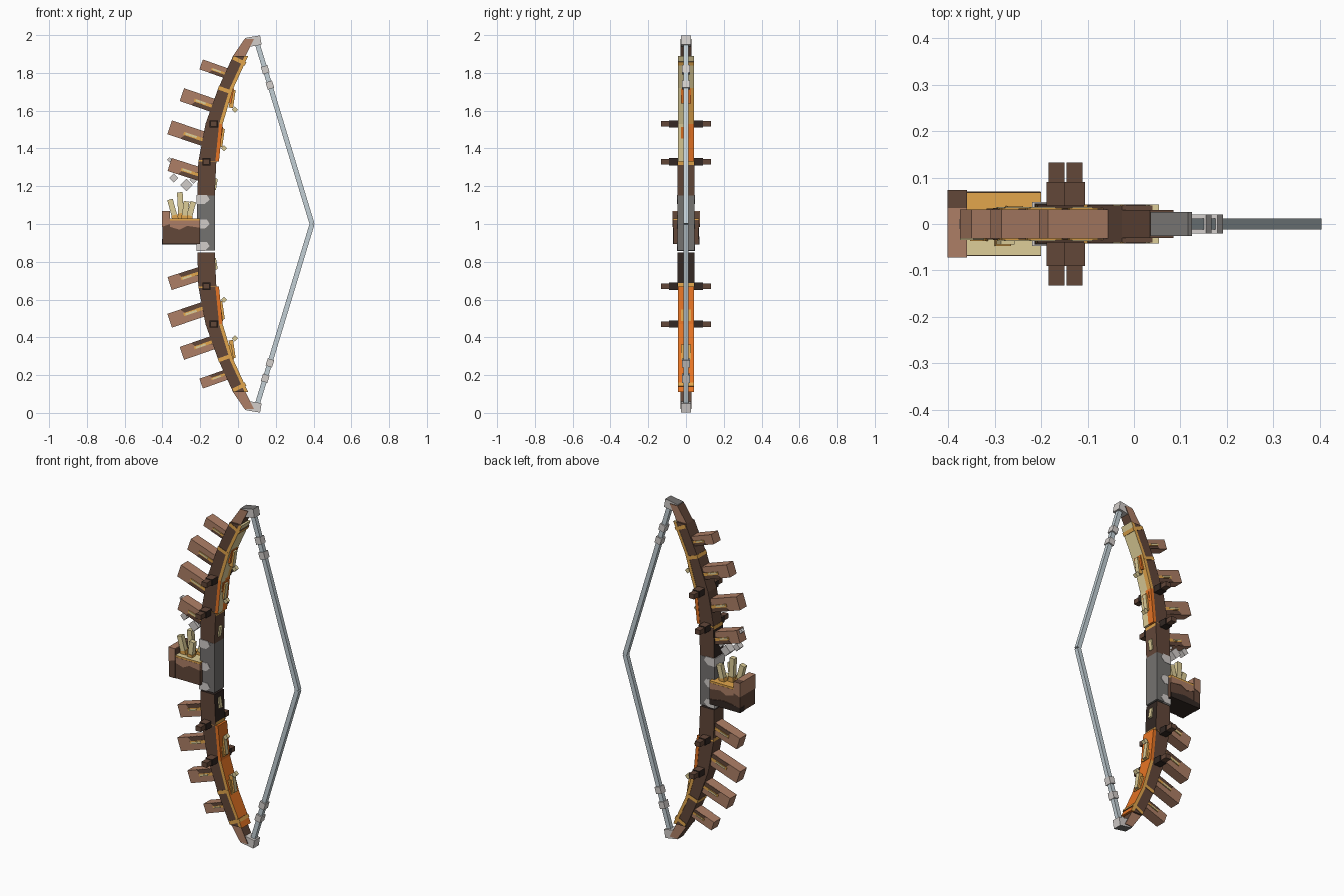
import bpy, bmesh, math
from mathutils import Vector

cube = bpy.data.objects.get("Cube")
if cube:
    bpy.data.objects.remove(cube)


def srgb(r, g, b):
    return tuple(((c / 255 + 0.055) / 1.055) ** 2.4 for c in (r, g, b)) + (1.0,)


COLOURS = {
    "dark_brown": (98, 71, 57), "light_brown": (174, 127, 102), "near_black": (50, 39, 35),
    "tan": (222, 206, 152), "gold": (226, 166, 76), "orange": (230, 116, 36),
    "dark_grey": (116, 114, 112), "light_grey": (210, 205, 202), "string_grey": (194, 207, 213),
}
MATS = {}
for mat_name, rgb in COLOURS.items():
    m = bpy.data.materials.new(mat_name)
    m.use_nodes = True
    m.diffuse_color = srgb(*rgb)
    bsdf = m.node_tree.nodes["Principled BSDF"]
    bsdf.inputs["Base Color"].default_value = srgb(*rgb)
    bsdf.inputs["Roughness"].default_value = 0.9
    MATS[mat_name] = m


def prism(name, pts, y0, y1, mat, rule=None, second=None):
    """Extrude an (x, z) outline from y0 to y1; faces passing the rule get the second colour."""
    bm = bmesh.new()
    a = [bm.verts.new((x, y0, z)) for x, z in pts]
    b = [bm.verts.new((x, y1, z)) for x, z in pts]
    bm.faces.new(a)
    bm.faces.new(b)
    n = len(pts)
    for i in range(n):
        j = (i + 1) % n
        bm.faces.new((a[i], a[j], b[j], b[i]))
    bmesh.ops.recalc_face_normals(bm, faces=bm.faces[:])
    bm.normal_update()
    if rule:
        for f in bm.faces:
            f.material_index = int(rule(f.normal))
    me = bpy.data.meshes.new(name)
    bm.to_mesh(me)
    bm.free()
    me.materials.append(MATS[mat])
    if second:
        me.materials.append(MATS[second])
    ob = bpy.data.objects.new(name, me)
    bpy.context.collection.objects.link(ob)


def bar(name, p, q, thick, half, mat, y=0.0, taper=1.0, **kw):
    """Box running from p to q in the xz plane."""
    p, q = Vector(p), Vector(q)
    d = (q - p).normalized()
    n = Vector((-d.y, d.x)) * thick / 2
    prism(name, [p + n, q + n * taper, q - n * taper, p - n], y - half, y + half, mat, **kw)


def block(name, x0, x1, z0, z1, half, mat, y=0.0, **kw):
    prism(name, [(x0, z0), (x1, z0), (x1, z1), (x0, z1)], y - half, y + half, mat, **kw)


def diamond(name, x, z, r, mat, half):
    prism(name, [(x - r, z), (x, z - r), (x + r, z), (x, z + r)], -half, half, mat)


def sideways(n):
    return abs(n.y) > 0.9


def underside(n):
    return n.z < -0.9


# limb stations: height from grip centre, outer x, inner x
STATIONS = [(0.15, -0.215, -0.123), (0.33, -0.21, -0.115), (0.53, -0.172, -0.095),
            (0.72, -0.104, -0.038), (0.89, -0.026, 0.04), (0.98, 0.035, 0.085)]
# spikes: outer end, inner end, thickness
SPIKES = [((-0.195, 0.845), (-0.04, 0.79), 0.055), ((-0.297, 0.685), (-0.11, 0.62), 0.072),
          ((-0.362, 0.512), (-0.15, 0.44), 0.077), ((-0.362, 0.315), (-0.19, 0.26), 0.072)]

for side, s in (("upper", 1), ("lower", -1)):
    def at(x, h):
        return (x, 1 + s * h)

    def along(p, q, t, off=0.0):
        p, q = Vector(p), Vector(q)
        d = (q - p).normalized()
        v = p.lerp(q, t) + Vector((-d.y, d.x)) * off
        return at(v.x, v.y)

    # limb segments, with belly plates on the middle three
    for i in range(5):
        (h0, o0, n0), (h1, o1, n1) = STATIONS[i], STATIONS[i + 1]
        outline = [at(o0, h0), at(n0, h0), at(n1, h1), at(o1, h1)]
        name = f"{side}_limb_{i + 1}"
        if i == 4:
            prism(name, outline, -0.03, 0.03, "dark_brown", rule=sideways, second="light_brown")
        elif i == 0:
            prism(name, outline, -0.044, 0.044, "dark_brown",
                  rule=lambda n: abs(n.z) > 0.8 or n.x * -s > 0.8, second="near_black")
        else:
            prism(name, outline, -0.04, 0.04, "dark_brown")
        if 0 < i < 4:
            pts = [at(n0 - 0.005, h0), at(n0 + 0.014, h0), at(n1 + 0.014, h1), at(n1 - 0.005, h1)]
            edge = "gold" if i > 1 else "orange"
            strip = "orange" if s < 0 else ("orange", "gold", "tan")[i - 1]
            split = 0.0 if i == 1 else 0.014
            for part, y0, y1, face in (("front", -0.042, split, "tan" if s > 0 else "orange"),
                                       ("back", split, 0.042, strip)):
                prism(f"{side}_belly_plate_{part}_{i}", pts, y0, y1, face,
                      rule=sideways, second=edge)

    # thin gold bindings, flush with the limb and behind the belly plates
    for i, drop in ((1, 0.004), (3, 0.01), (4, 0.026)):
        h, o, n = STATIONS[i]
        slope = 0.004 * i
        bar(f"{side}_binding_{i}", at(o, h - drop + slope), at(n, h - drop - slope),
            0.02, 0.0425, "gold", rule=lambda n: abs(n.z) > 0.8, second="dark_brown")

    # cross pegs through the limb
    for i, x in ((1, -0.167), (2, -0.128)):
        z = 1 + s * STATIONS[i][0]
        block(f"{side}_cross_peg_{i}", x - 0.017, x + 0.017, z - 0.014, z + 0.014,
              0.132, "dark_brown")
        block(f"{side}_cross_sleeve_{i}", x - 0.022, x + 0.022, z - 0.019, z + 0.019,
              0.09, "near_black", rule=lambda n: n.z > 0.5, second="dark_brown")

    # back spikes with dark roots and two-tone streaks
    for i, (p, q, t) in enumerate(SPIKES):
        bar(f"{side}_spike_{i + 1}", at(*p), at(*q), t, 0.031, "light_brown")
        prism(f"{side}_spike_shade_{i + 1}",
              [along(p, q, 0.32, -t * 0.49), along(p, q, 0.98, -t * 0.49),
               along(p, q, 0.98, t * 0.3), along(p, q, 0.8, t * 0.05),
               along(p, q, 0.42, -t * 0.1)], -0.033, 0.033, "dark_brown")
        bar(f"{side}_spike_streak_{i + 1}", along(p, q, 0.36, -t * 0.08),
            along(p, q, 0.9, -t * 0.08), t * 0.22, 0.035, "gold")
        bar(f"{side}_spike_streak_core_{i + 1}", along(p, q, 0.4, -t * 0.05),
            along(p, q, 0.68, -t * 0.05), t * 0.14, 0.037, "tan")

    # small pegs and studs on the belly
    for i, (x, h) in enumerate(((-0.026, 0.66), (-0.083, 0.455))):
        bar(f"{side}_belly_peg_{i + 1}", at(x - 0.012, h - 0.045), at(x + 0.004, h + 0.05),
            0.024, 0.013, "tan", taper=0.8, rule=sideways, second="gold")
        bar(f"{side}_belly_peg_root_{i + 1}", at(x - 0.022, h - 0.02), at(x - 0.008, h + 0.06),
            0.026, 0.026, "orange" if s > 0 else "gold")
        diamond(f"{side}_belly_stud_{i + 1}", x + 0.009, 1 + s * (h - 0.055), 0.016, "tan", 0.011)
    bar(f"{side}_grip_peg", at(-0.124, 0.18), at(-0.114, 0.24), 0.014, 0.012, "tan")

    # metal tip, string half and string beads
    bar(f"{side}_tip_cap", at(0.04, 0.96), at(0.121, 0.974), 0.05, 0.026, "light_grey",
        rule=lambda n: n.z * s > 0.8, second="dark_grey")
    bar(f"{side}_string", at(0.102, 0.955), at(0.392, 0), 0.026, 0.012, "string_grey")
    for i, t in enumerate((0.145, 0.23)):
        a, b = (0.102, 0.955), (0.392, 0.0)
        bar(f"{side}_string_bead_{i + 1}", along(a, b, t - 0.02), along(a, b, t + 0.02),
            0.036, 0.02, "light_grey")

# grip with worn light patches
block("grip", -0.217, -0.123, 0.86, 1.15, 0.045, "dark_grey")
for i, z in enumerate((0.882, 1.0, 1.13)):
    prism(f"grip_patch_{i + 1}", [(-0.22, z - 0.024), (-0.175, z - 0.024), (-0.15, z),
                                  (-0.165, z + 0.024), (-0.22, z + 0.024)],
          -0.047, 0.047, "light_grey")

# side box with raised end wall
block("box_body", -0.37, -0.2, 0.893, 1.02, 0.066, "dark_brown", rule=underside, second="near_black")
block("box_end_wall", -0.4, -0.36, 0.893, 1.064, 0.07, "dark_brown", rule=underside,
      second="near_black")
prism("box_end_worn_front", [(-0.402, 0.985), (-0.36, 1.0), (-0.36, 1.068), (-0.402, 1.068)],
      -0.072, 0.035, "light_brown")
prism("box_end_worn_back", [(-0.402, 0.985), (-0.36, 1.0), (-0.36, 1.068), (-0.402, 1.068)],
      0.035, 0.073, "light_brown", rule=lambda n: n.z > 0.9, second="dark_brown")
prism("box_worn_side", [(-0.36, 0.985), (-0.31, 0.97), (-0.27, 0.99), (-0.2, 0.98),
                        (-0.2, 1.018), (-0.36, 1.018)], -0.069, 0.069, "light_brown")
prism("box_dark_foot", [(-0.402, 0.892), (-0.201, 0.892), (-0.201, 0.92), (-0.29, 0.935),
                        (-0.402, 0.92)], 0.03, 0.0705, "near_black",
      rule=lambda n: n.z > 0.5, second="dark_brown")
block("box_lining_front", -0.36, -0.2, 1.012, 1.029, 0.034, "tan", y=-0.034,
      rule=lambda n: n.z < 0.5, second="gold")
block("box_lining_back", -0.36, -0.2, 1.012, 1.029, 0.034, "gold", y=0.034)

# upright rods in the box
RODS = [((-0.33, 1.02), (-0.36, 1.13), -0.02), ((-0.30, 1.02), (-0.308, 1.168), 0.0),
        ((-0.262, 1.02), (-0.237, 1.118), 0.022), ((-0.285, 1.02), (-0.272, 1.12), -0.03)]
for i, (p, q, y) in enumerate(RODS):
    bar(f"box_rod_{i + 1}", p, q, 0.03, 0.014, "tan", y=y)
    mid = Vector(p).lerp(Vector(q), 0.25)
    bar(f"box_rod_root_{i + 1}", p, mid, 0.034, 0.017, "gold", y=y)

# loose metal chips above the box
for i, (x, z, r) in enumerate(((-0.273, 1.207, 0.033), (-0.34, 1.243, 0.024),
                               (-0.235, 1.235, 0.022), (-0.362, 1.34, 0.014))):
    diamond(f"metal_chip_{i + 1}", x, z, r, "light_grey", r * 0.75)
